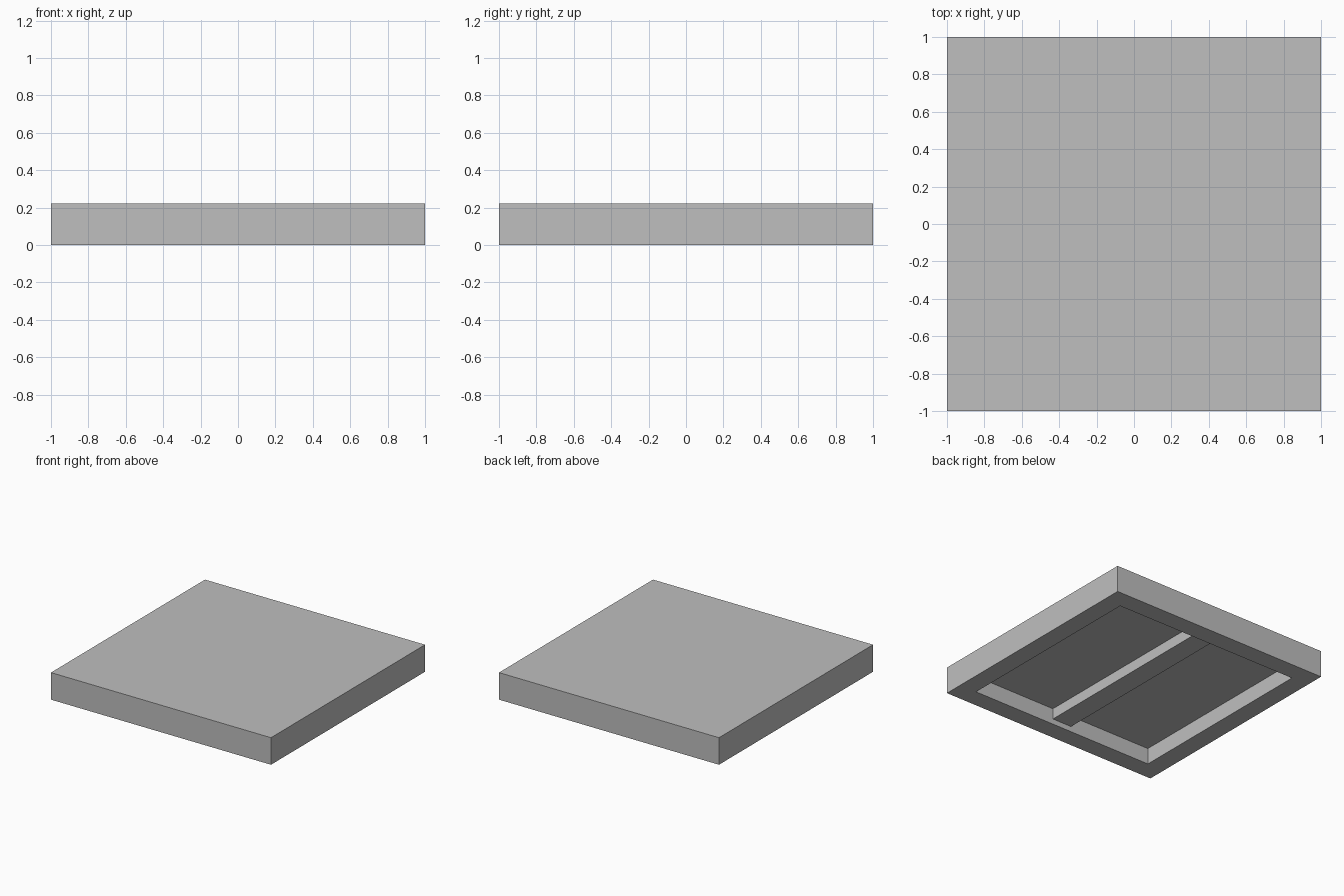
import bpy
import bmesh
from mathutils import Matrix, Vector

UNIT = 2 / 45            # module that every dimension follows
HEIGHT = 5 * UNIT
MARGIN = 3.5 * UNIT      # rim width
RECESS = 3 * UNIT        # pocket depth

if "Cube" in bpy.data.objects:
    bpy.data.objects.remove(bpy.data.objects["Cube"])

GREY = (0.52, 0.52, 0.52, 1)
grey = bpy.data.materials.new("light grey")
grey.diffuse_color = GREY
grey.use_nodes = True
grey.node_tree.nodes["Principled BSDF"].inputs["Base Color"].default_value = GREY


def box(size, bottom):
    """Box of the given size, centred on x and y, resting at height bottom."""
    bm = bmesh.new()
    centre = Vector((0, 0, bottom + size[2] / 2))
    bmesh.ops.create_cube(bm, size=1, matrix=Matrix.Translation(centre) @ Matrix.Diagonal((*size, 1)))
    return bm


def finish(bm, name):
    mesh = bpy.data.meshes.new(name)
    bm.to_mesh(mesh)
    bm.free()
    mesh.materials.append(grey)
    bpy.context.collection.objects.link(bpy.data.objects.new(name, mesh))


# Square slab with a pocket sunk into its underside
bm = box((2, 2, HEIGHT), 0)
bm.normal_update()
underside = min(bm.faces, key=lambda f: f.normal.z)
bmesh.ops.inset_region(bm, faces=[underside], thickness=MARGIN, use_even_offset=True)
pocket = bmesh.ops.extrude_discrete_faces(bm, faces=[underside])["faces"][0]
bmesh.ops.translate(bm, verts=pocket.verts, vec=(0, 0, RECESS))
bmesh.ops.recalc_face_normals(bm, faces=bm.faces)
finish(bm, "slab")

# Stiffening bar across the pocket, set back from the rim
finish(box((4 * UNIT, 2 - 2 * MARGIN, 2 * UNIT), UNIT), "underside_bar")
